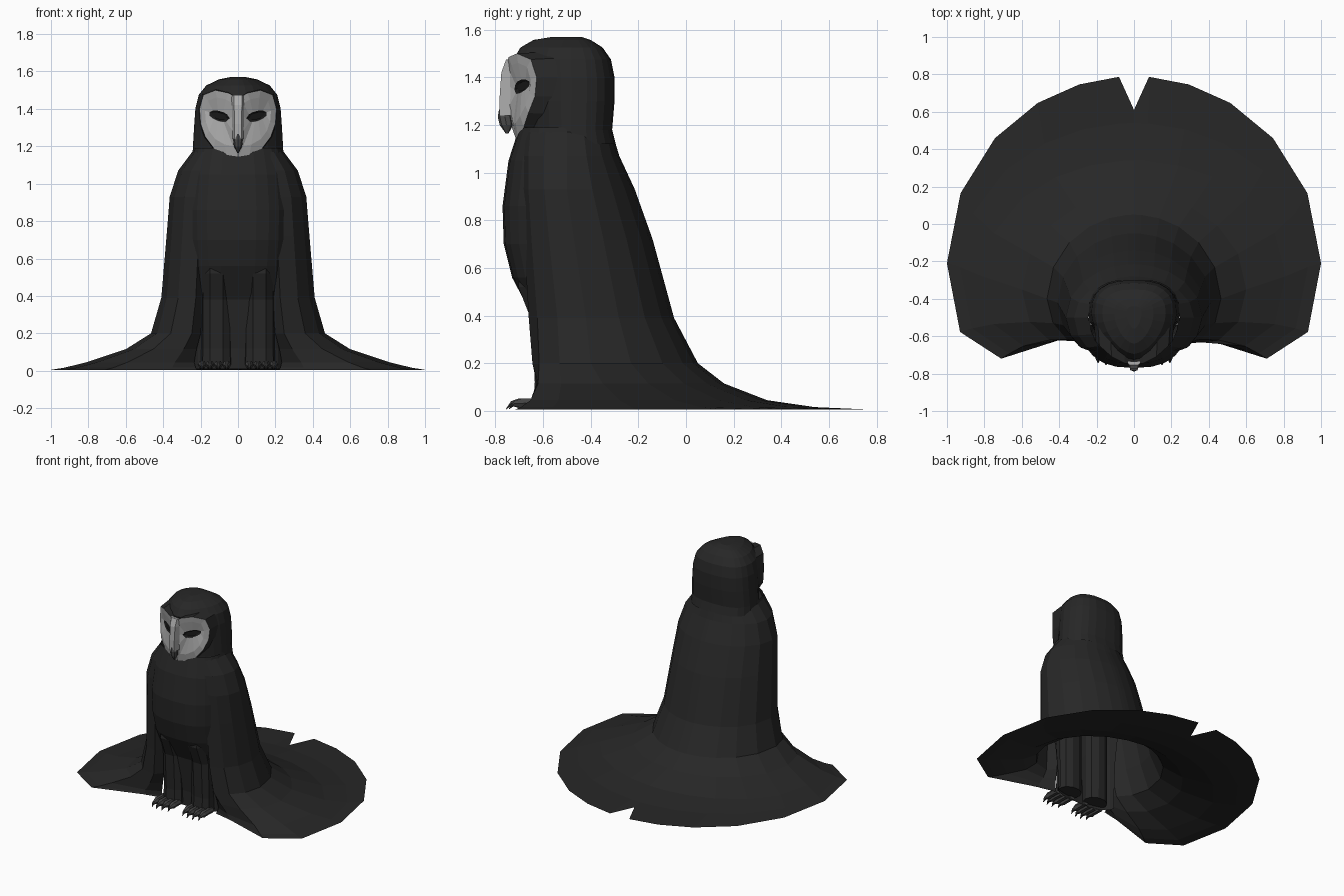
import bpy, bmesh, math

if "Cube" in bpy.data.objects:
    bpy.data.objects.remove(bpy.data.objects["Cube"])


def mat(name, r, g, b):
    m = bpy.data.materials.new(name)
    m.diffuse_color = (r, g, b, 1)
    m.use_nodes = True
    m.node_tree.nodes["Principled BSDF"].inputs["Base Color"].default_value = m.diffuse_color
    return m


CLOAK = mat("charcoal feathers", .020, .020, .020)
FACE = mat("pale grey face", .42, .42, .42)
EYE = mat("black eyes", .010, .010, .010)
BEAK = mat("dark grey beak", .075, .075, .075)
TOE = mat("grey toes", .055, .055, .055)
CLAW = mat("dark claws", .035, .035, .035)


def finish(name, bm, mats):
    bmesh.ops.remove_doubles(bm, verts=bm.verts, dist=.0005)
    bmesh.ops.recalc_face_normals(bm, faces=bm.faces)
    bm.normal_update()
    mid = sum((v.co for v in bm.verts), start=bm.verts[:][0].co * 0) / len(bm.verts)
    if sum(f.normal.dot(f.calc_center_median() - mid) * f.calc_area() for f in bm.faces) < 0:
        bmesh.ops.reverse_faces(bm, faces=bm.faces)
    me = bpy.data.meshes.new(name)
    bm.to_mesh(me)
    bm.free()
    for m in mats:
        me.materials.append(m)
    ob = bpy.data.objects.new(name, me)
    bpy.context.collection.objects.link(ob)
    return ob


def loft(name, rings, mats, closed=True, caps=(False, False), rule=None):
    bm = bmesh.new()
    vs = [[bm.verts.new(p) for p in r] for r in rings]
    n = len(rings[0])
    for a, b in zip(vs, vs[1:]):
        for i in range(n if closed else n - 1):
            j = (i + 1) % n
            bm.faces.new((a[i], a[j], b[j], b[i]))
    for on, r in zip(caps, (vs[0], vs[-1])):
        if on:
            bm.faces.new(r)
    if rule:
        for f in bm.faces:
            f.material_index = rule(f.calc_center_median())
    return finish(name, bm, mats)


def oval(z, hw, yf, yb, yc, n=20, ef=2.0, eb=2.0, cx=0, half=False):
    """Superellipse ring, separate roundness for front and back."""
    pts = []
    for i in range(n + 1 if half else n):
        a = math.pi + (math.pi if half else 2 * math.pi) * i / n
        c, s = math.cos(a), math.sin(a)
        e = ef if s < 0 else eb
        x = math.copysign(abs(c) ** (2 / e), c) * hw
        y = abs(s) ** (2 / e)
        pts.append((cx + x, yc + y * ((yf if s < 0 else yb) - yc), z))
    return pts


# cloak: open sheet flaring into a fan on the ground
# z, half width, widest y, back y, front y, blend to the flat ground shape
levels = [(1.17, .245, -.5, -.31, -.68, 0), (1.07, .32, -.5, -.28, -.69, 0),
          (.93, .365, -.5, -.215, -.69, 0), (.72, .382, -.47, -.14, -.68, 0),
          (.39, .41, -.42, -.05, -.66, 0), (.20, .465, -.4, .05, -.65, .1),
          (.115, .60, -.35, .16, -.65, .35), (.045, .81, -.28, .34, -.67, .7),
          (.016, .93, -.23, .54, -.70, .9), (.005, 1.0, -.21, .79, -.72, 1)]
front = [(.45, .75, .22, .72), (.55, 1, .36, .78), (.78, .85, .71, 1), (.93, .5, .93, .72)]
rings = []
for z, hw, yc, yb, yf, w in levels:
    side = []
    for xu, yu, xg, yg in front:
        fx, fy = xu + (xg - xu) * w, yu + (yg - yu) * w
        side.append((hw * fx, yc + (yf - yc) * fy, z))
    for deg in (0, 22, 42, 59, 73, 85.4):
        a = math.radians(deg)
        side.append((hw * math.cos(a), yc + (yb - yc) * math.sin(a), z))
    back = .61 if w == 1 else yb          # notch in the tail end
    rings.append(side + [(0, back, z)] + [(-x, y, zz) for x, y, zz in reversed(side)])
loft("cloak", rings, [CLOAK], closed=False)

# chest: front half shell between the cloak edges
loft("chest", [oval(z, hw, yf, -.4, -.5, 12, 2.5, half=True) for z, hw, yf in (
    (1.19, .235, -.70), (1.05, .27, -.745), (.86, .29, -.77), (.70, .285, -.765),
    (.56, .27, -.73), (.38, .25, -.635), (.12, .24, -.60), (.01, .24, -.60))],
     [CLOAK], closed=False)

# feathered legs
for s, nm in ((-1, "left"), (1, "right")):
    loft(nm + "_leg", [oval(z, hw, yf, -.48, -.55, 10, 2.6, cx=s * .115) for z, hw, yf in (
        (.60, .085, -.70), (.52, .085, -.71), (.38, .085, -.652),
        (.12, .085, -.638), (.03, .088, -.645))], [CLOAK], caps=(False, True))

# head
loft("head", [oval(z, hw, yf, yb, -.48, 24, 1.7, 2.6) for z, hw, yf, yb in (
    (1.12, .245, -.70, -.295), (1.18, .242, -.69, -.31), (1.30, .235, -.70, -.30),
    (1.40, .228, -.71, -.30), (1.475, .21, -.725, -.315), (1.525, .17, -.695, -.35),
    (1.557, .105, -.64, -.40), (1.57, .04, -.56, -.44))], [CLOAK], caps=(False, True))

# heart-shaped face: rim, dish and eye as nested rings round each eye
heart = [(0, 1.455), (.05, 1.485), (.12, 1.50), (.185, 1.475), (.206, 1.40), (.20, 1.32),
         (.175, 1.25), (.13, 1.19), (.06, 1.15), (0, 1.14), (0, 1.25), (0, 1.36)]
ex, ez = .10, 1.362


def face_y(x, z):
    return -.752 + 2.95 * x * x + max(0, 1.25 - z) * .35


for s, nm in ((-1, "left"), (1, "right")):
    bm = bmesh.new()

    def ring(scale, depth):
        out = []
        for x, z in heart:
            px, pz = ex + (x - ex) * scale, ez + (z - ez) * scale
            out.append(bm.verts.new((s * px, face_y(px, pz) + depth, pz)))
        return out

    def eye_ring(rx, rz, depth):
        out = []
        for x, z in heart:
            a = math.atan2(z - ez, x - ex)
            px = ex + rx * math.cos(a)
            pz = ez + rz * math.sin(a) + .22 * (px - ex)
            out.append(bm.verts.new((s * px, face_y(px, pz) + depth, pz)))
        return out

    nest = [ring(1, 0), ring(.72, .008), eye_ring(.056, .027, .026), eye_ring(.04, .018, .034)]
    for k, (a, b) in enumerate(zip(nest, nest[1:])):
        for i in range(12):
            j = (i + 1) % 12
            f = bm.faces.new((a[i], a[j], b[j], b[i]))
            f.material_index = 1 if k == 2 else 0
    bm.faces.new(nest[-1]).material_index = 1
    # hood rim running back into the head
    rim = [bm.verts.new((s * x * 1.04, face_y(x, z) + .10, 1.34 + (z - 1.34) * 1.04))
           for x, z in heart[:10]]
    for i in range(9):
        bm.faces.new((nest[0][i], nest[0][i + 1], rim[i + 1], rim[i])).material_index = 2
    ob = finish(nm + "_face", bm, [FACE, EYE, CLOAK])
    me = ob.data
    if sum(p.normal.y * p.area for p in me.polygons if p.material_index == 0) > 0:
        me.flip_normals()

# nose bridge
loft("nose_bridge", [[(-w, -.735, z), (-w * .6, y, z), (w * .6, y, z), (w, -.735, z)]
                     for z, w, y in ((1.475, .038, -.755), (1.42, .034, -.775),
                                     (1.32, .032, -.782), (1.24, .03, -.782))],
     [FACE], caps=(True, True))

# hooked beak
loft("beak", [oval(z, w, yf, yb, (yf + yb) / 2, 8) for z, w, yf, yb in (
    (1.265, .012, -.785, -.75), (1.235, .026, -.79, -.73),
    (1.20, .022, -.782, -.725), (1.165, .004, -.757, -.745))], [BEAK], caps=(True, True))

# toes with claws
for s, nm in ((-1, "left"), (1, "right")):
    for i, cx in enumerate((.06, .105, .15, .192)):
        dy = .012 if i in (0, 3) else 0
        toe = []
        for y, zc, r in ((-.60, .03, .022), (-.67, .033, .022), (-.70, .032, .024),
                         (-.718, .032, .017), (-.735, .03, .012), (-.755, .008, .002)):
            toe.append([(s * cx + r * math.cos(k * math.pi / 3), y + dy,
                         max(0, zc + r * math.sin(k * math.pi / 3))) for k in range(6)])
        loft(f"{nm}_toe_{i + 1}", toe, [TOE, CLAW], caps=(True, True),
             rule=lambda c: 1 if c.y < -.715 else 0)
